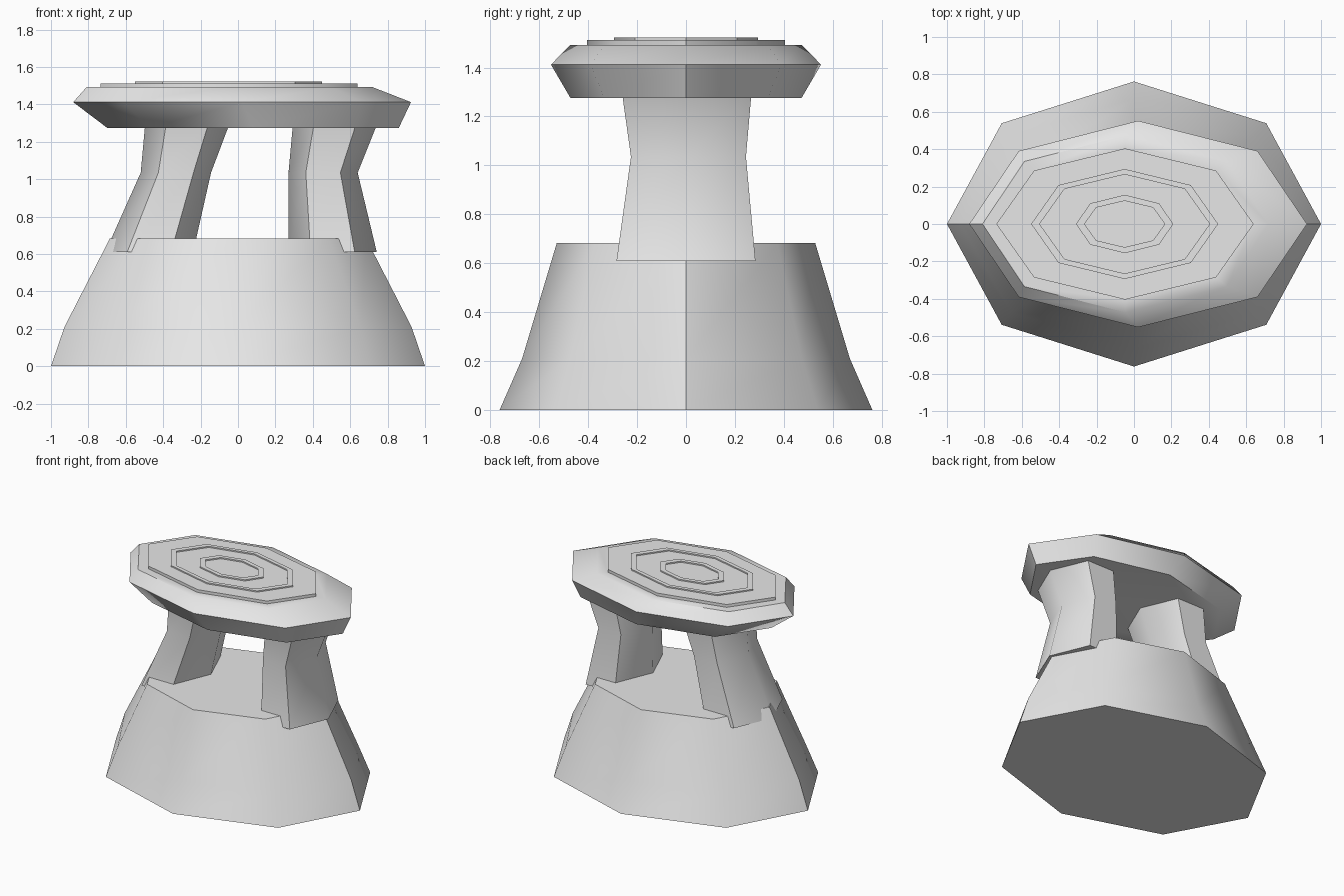
import bpy, bmesh, math

if "Cube" in bpy.data.objects:
    bpy.data.objects.remove(bpy.data.objects["Cube"])

grey = bpy.data.materials.new("plain grey")
grey.diffuse_color = (0.8, 0.8, 0.8, 1)
grey.use_nodes = True
grey.node_tree.nodes["Principled BSDF"].inputs["Base Color"].default_value = grey.diffuse_color


def loft(name, sides, rings, angle, closed=False):
    """Skin elliptical rings (cx, cy, z, rx, ry); cap the ends, or close into a band."""
    bm = bmesh.new()
    loops = []
    for cx, cy, z, rx, ry in rings:
        loops.append([bm.verts.new((cx + rx * math.cos(2 * math.pi * i / sides),
                                    cy + ry * math.sin(2 * math.pi * i / sides), z))
                      for i in range(sides)])
    pairs = list(zip(loops, loops[1:]))
    if closed:
        pairs.append((loops[-1], loops[0]))
    else:
        bm.faces.new(loops[0][::-1])
        bm.faces.new(loops[-1])
    for a, b in pairs:
        for i in range(sides):
            j = (i + 1) % sides
            bm.faces.new((a[i], a[j], b[j], b[i]))
    bmesh.ops.recalc_face_normals(bm, faces=bm.faces)
    mesh = bpy.data.meshes.new(name)
    bm.to_mesh(mesh)
    bm.free()
    mesh.materials.append(grey)
    obj = bpy.data.objects.new(name, mesh)
    bpy.context.collection.objects.link(obj)
    bpy.ops.object.select_all(action='DESELECT')
    obj.select_set(True)
    bpy.context.view_layer.objects.active = obj
    bpy.ops.object.shade_smooth_by_angle(angle=math.radians(angle))
    return obj


# Flared octagonal base
loft("base", 8, [(0, 0, 0, 1.0, 0.762),
                 (0, 0, 0.21, 0.928, 0.67),
                 (0, 0, 0.683, 0.685, 0.528)], 50)

# Two bent hexagonal legs; y radius is given at the hexagon's corners
s = math.sin(math.pi / 3)
loft("left_leg", 6, [(-0.475, 0, 0.61, 0.235, 0.284 / s),
                     (-0.332, 0.01, 1.035, 0.188, 0.235 / s),
                     (-0.27, 0.003, 1.30, 0.226, 0.265 / s)], 50)
loft("right_leg", 6, [(0.506, 0, 0.61, 0.236, 0.284 / s),
                      (0.455, 0.01, 1.035, 0.185, 0.235 / s),
                      (0.52, 0.003, 1.30, 0.226, 0.265 / s)], 50)

# Octagonal seat with skewed rim and a slightly raised top
loft("seat", 8, [(0.08, 0, 1.275, 0.78, 0.472),
                 (0.022, 0, 1.412, 0.903, 0.552),
                 (-0.045, 0, 1.492, 0.765, 0.473),
                 (-0.048, 0, 1.492, 0.688, 0.404),
                 (-0.048, 0, 1.513, 0.688, 0.404)], 45)

# Two thin raised growth rings on the seat
for name, (ox, oy), (ix, iy) in (("outer_ring", (0.50, 0.294), (0.455, 0.265)),
                                 ("inner_ring", (0.26, 0.156), (0.215, 0.124))):
    loft(name, 8, [(-0.05, 0, 1.508, ox, oy), (-0.05, 0, 1.522, ox, oy),
                   (-0.05, 0, 1.522, ix, iy), (-0.05, 0, 1.508, ix, iy)], 30, closed=True)
